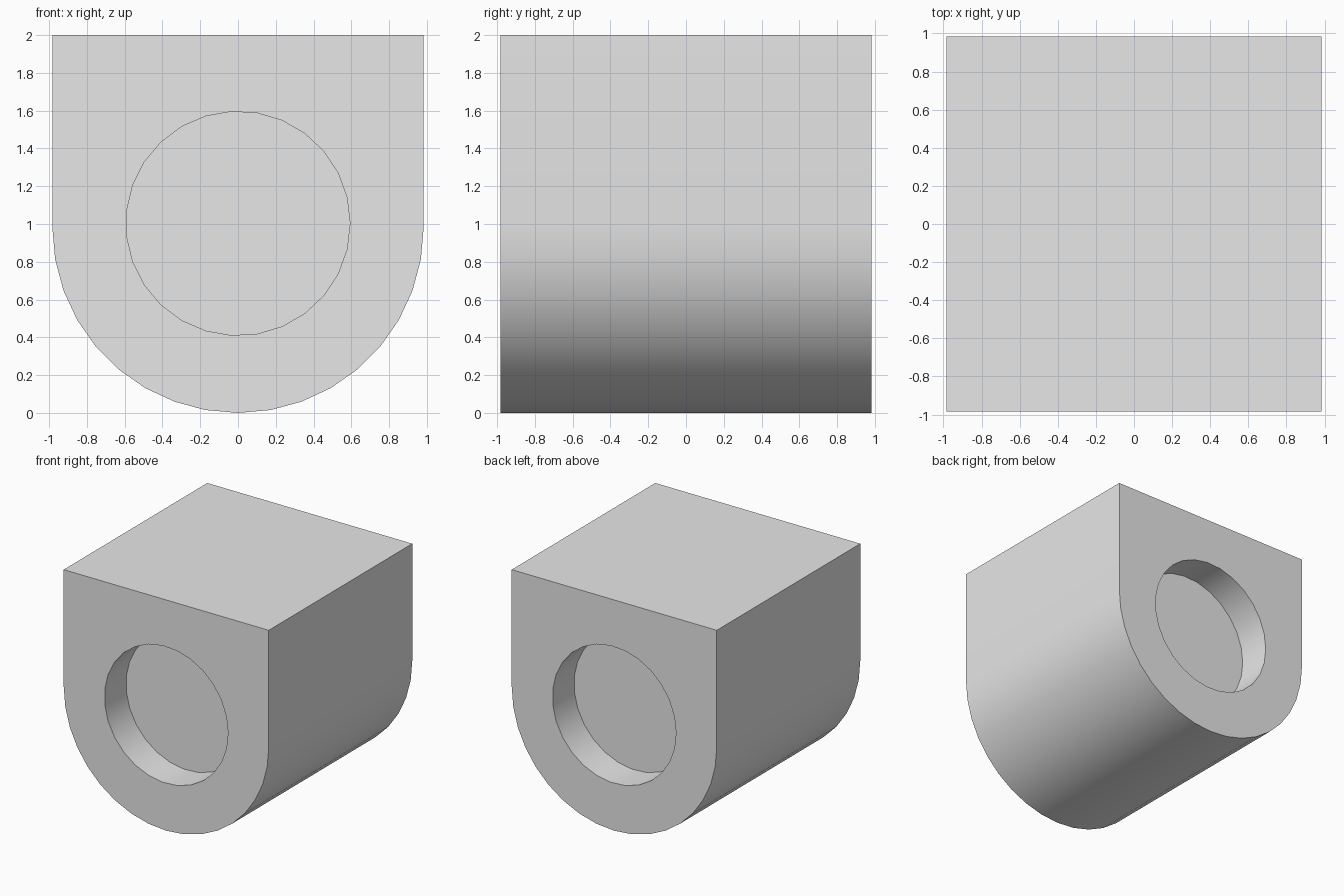
import bpy
import bmesh
from math import sin, cos, pi, radians
from mathutils import Matrix, Vector

default_cube = bpy.data.objects.get("Cube")
if default_cube:
    bpy.data.objects.remove(default_cube, do_unlink=True)

HALF = 0.983          # half width, half depth and arc radius
TOP = 2.0
HOLE_Z = 1.003
HOLE_RADIUS = 0.593
HOLE_DEPTH = 0.295
ARC_STEPS = 18
HOLE_SIDES = 27

grey = bpy.data.materials.new("light grey")
grey.use_nodes = True
grey.diffuse_color = (0.8, 0.8, 0.8, 1)
grey.node_tree.nodes["Principled BSDF"].inputs["Base Color"].default_value = grey.diffuse_color


def prism(name, profile, y_start, y_end):
    """Extrude an (x, z) outline along y into a closed solid."""
    bm = bmesh.new()
    face = bm.faces.new([bm.verts.new((x, y_start, z)) for x, z in profile])
    result = bmesh.ops.extrude_face_region(bm, geom=[face])
    moved = [v for v in result["geom"] if isinstance(v, bmesh.types.BMVert)]
    bmesh.ops.translate(bm, verts=moved, vec=Vector((0, y_end - y_start, 0)))
    bmesh.ops.recalc_face_normals(bm, faces=bm.faces)
    mesh = bpy.data.meshes.new(name)
    bm.to_mesh(mesh)
    bm.free()
    mesh.materials.append(grey)
    obj = bpy.data.objects.new(name, mesh)
    bpy.context.collection.objects.link(obj)
    return obj


# Block with a flat top and a half-round underside
outline = [(HALF, TOP), (-HALF, TOP)]
for i in range(ARC_STEPS + 1):
    a = pi + pi * i / ARC_STEPS
    outline.append((HALF * cos(a), HALF + HALF * sin(a)))
block = prism("block", outline, -HALF, HALF)

# Round recess in the front, repeated half a turn round in the back
circle = []
for i in range(HOLE_SIDES):
    a = 2 * pi * i / HOLE_SIDES
    circle.append((HOLE_RADIUS * cos(a), HOLE_Z + HOLE_RADIUS * sin(a)))

bpy.context.view_layer.objects.active = block
for side, turn in (("front", 0), ("back", pi)):
    cutter = prism(side + "_recess_cutter", circle, -HALF - 0.2, -HALF + HOLE_DEPTH)
    cutter.data.transform(Matrix.Rotation(turn, 4, "Z"))
    cutter.hide_render = True
    cut = block.modifiers.new(side + "_recess", "BOOLEAN")
    cut.operation = "DIFFERENCE"
    cut.solver = "EXACT"
    cut.object = cutter
    bpy.ops.object.modifier_apply(modifier=cut.name)
    bpy.data.objects.remove(cutter, do_unlink=True)

# Smooth curves, crisp edges
bpy.ops.object.select_all(action="DESELECT")
block.select_set(True)
bpy.ops.object.shade_smooth_by_angle(angle=radians(30))
